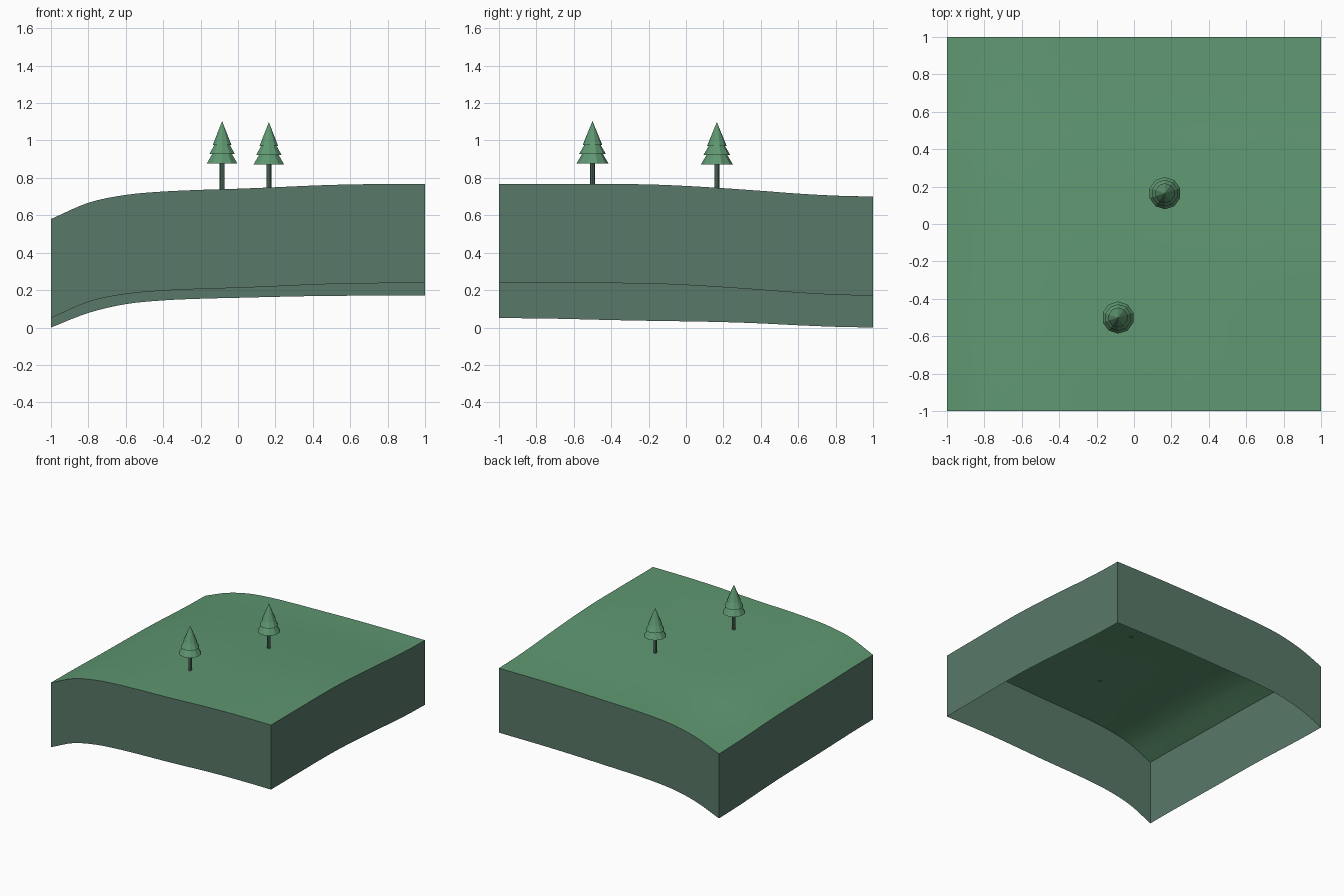
import bpy, bmesh
from mathutils import Vector

cube = bpy.data.objects.get("Cube")
if cube:
    bpy.data.objects.remove(cube, do_unlink=True)


def material(name, rgb):
    mat = bpy.data.materials.new(name)
    mat.use_nodes = True
    mat.diffuse_color = (*rgb, 1)
    mat.node_tree.nodes["Principled BSDF"].inputs["Base Color"].default_value = (*rgb, 1)
    mat.roughness = 0.8
    return mat


GRASS = material("grass green", (0.114, 0.309, 0.165))
SOIL = material("grey green", (0.098, 0.188, 0.138))

# Edge height profiles, evenly spaced from -1 to 1
FRONT = [.58, .667, .709, .727, .736, .742, .75, .759, .765, .767, .767]
BACK = [.53, .608, .655, .675, .684, .689, .694, .698, .70, .70, .70]
LEFT = [.767, .767, .767, .767, .765, .757, .745, .731, .716, .705, .70]
RIGHT = [.58, .579, .575, .57, .566, .563, .559, .552, .542, .534, .53]
SKIRT = 0.53
N = 40


def sample(profile, u):
    """Smooth curve through the profile, u from 0 to 1."""
    last = len(profile) - 1
    i = min(int(u * last), last - 1)
    t = u * last - i
    b, c = profile[i], profile[i + 1]
    a = profile[i - 1] if i else 2 * b - c
    d = profile[i + 2] if i + 2 <= last else 2 * c - b
    return b + t / 2 * (c - a + t * (2*a - 5*b + 4*c - d + t * (3*(b - c) + d - a)))


def height(x, y):
    """Blend the four edges into one patch."""
    u, v = (x + 1) / 2, (y + 1) / 2
    along = (1 - v) * sample(FRONT, u) + v * sample(BACK, u)
    across = (1 - u) * sample(RIGHT, v) + u * sample(LEFT, v)
    corners = ((1 - v) * ((1 - u) * FRONT[0] + u * FRONT[-1])
               + v * ((1 - u) * BACK[0] + u * BACK[-1]))
    return along + across - corners


def finish(bm, name, mat, smooth=False):
    mesh = bpy.data.meshes.new(name)
    bm.to_mesh(mesh)
    bm.free()
    mesh.materials.append(mat)
    for p in mesh.polygons:
        p.use_smooth = smooth
    ob = bpy.data.objects.new(name, mesh)
    bpy.context.collection.objects.link(ob)
    return ob


# Rolling ground surface
bm = bmesh.new()
bmesh.ops.create_grid(bm, x_segments=N, y_segments=N, size=1)
for v in bm.verts:
    v.co.z = height(v.co.x, v.co.y)
finish(bm, "ground", GRASS, smooth=True)

# Side walls that follow the ground edge, open below
steps = [2 * i / N - 1 for i in range(N + 1)]
walls = {
    "front_wall": [(s, -1) for s in steps],
    "left_wall": [(1, s) for s in steps],
    "back_wall": [(-s, 1) for s in steps],
    "right_wall": [(-1, -s) for s in steps],
}
for name, path in walls.items():
    bm = bmesh.new()
    pairs = []
    for x, y in path:
        z = height(x, y)
        pairs.append((bm.verts.new((x, y, z - SKIRT)), bm.verts.new((x, y, z))))
    for (a, b), (c, d) in zip(pairs, pairs[1:]):
        bm.faces.new((a, c, d, b))
    finish(bm, name, SOIL)


def cone(name, x, y, z0, z1, r0, r1, mat, sides):
    bm = bmesh.new()
    bmesh.ops.create_cone(bm, cap_ends=True, segments=sides,
                          radius1=r0, radius2=r1, depth=z1 - z0)
    bmesh.ops.translate(bm, verts=bm.verts, vec=Vector((x, y, (z0 + z1) / 2)))
    return finish(bm, name, mat)


# Pine trees: trunk and three stacked tiers (bottom, top, lower and upper radius)
TIERS = [(0.140, 0.200, 0.086, 0.050),
         (0.192, 0.245, 0.071, 0.040),
         (0.238, 0.367, 0.053, 0.0)]
for label, x, y in (("front", -0.085, -0.5), ("back", 0.165, 0.165)):
    base = height(x, y)
    cone(label + "_tree_trunk", x, y, base - 0.01, base + 0.16, 0.013, 0.013, SOIL, 8)
    for i, (z0, z1, r0, r1) in enumerate(TIERS):
        cone(f"{label}_tree_tier_{i + 1}", x, y, base + z0, base + z1, r0, r1, GRASS, 10)
